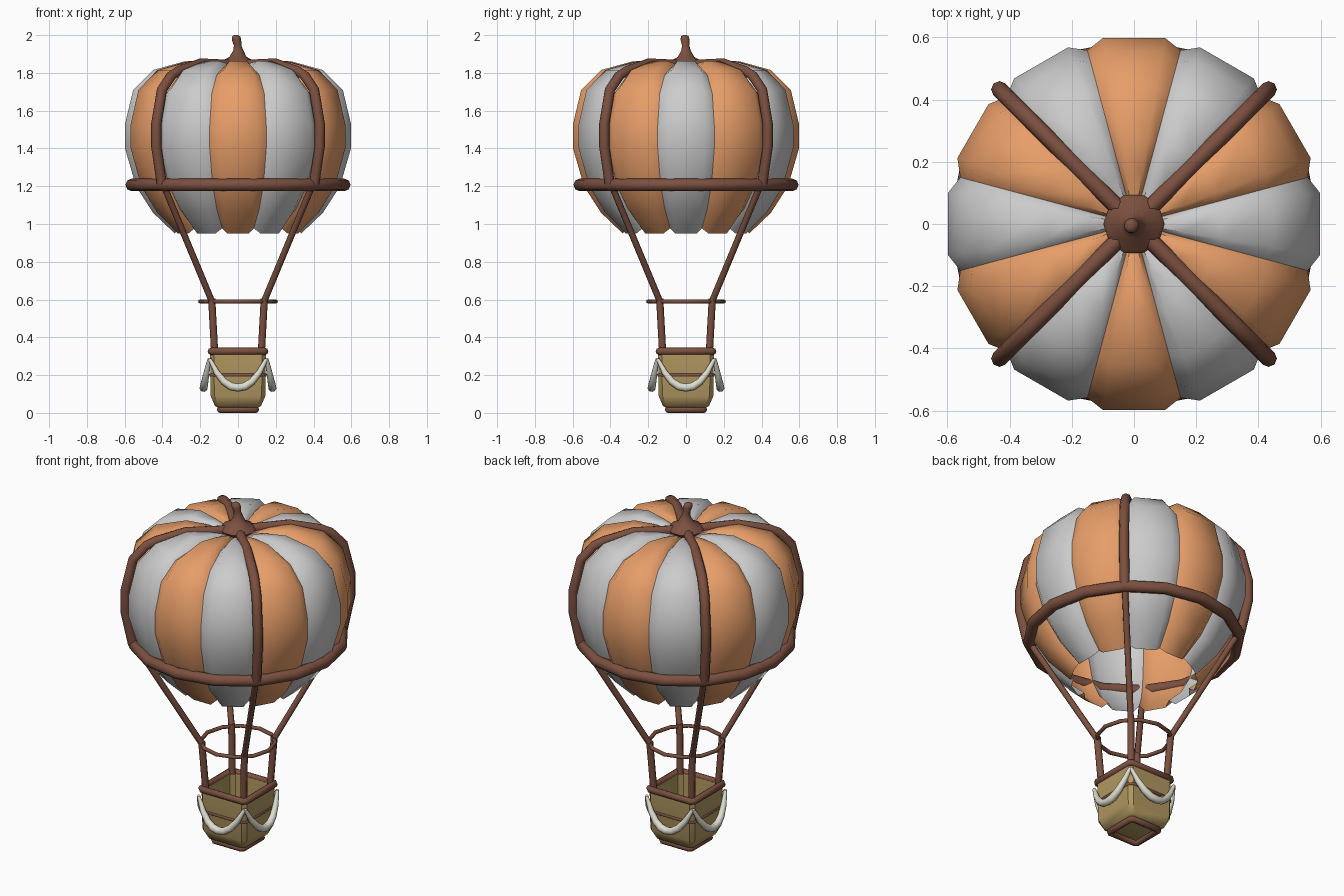
import bpy, bmesh
from math import sin, cos, tan, pi, radians

if "Cube" in bpy.data.objects:
    bpy.data.objects.remove(bpy.data.objects["Cube"])


def material(name, rgb):
    m = bpy.data.materials.new(name)
    m.diffuse_color = (*rgb, 1)
    m.use_nodes = True
    m.node_tree.nodes["Principled BSDF"].inputs["Base Color"].default_value = m.diffuse_color
    return m


ORANGE = material("orange_cloth", (0.8, 0.34, 0.14))
BROWN = material("brown_wood", (0.2, 0.08, 0.05))
WICKER = material("wicker", (0.45, 0.32, 0.12))
CREAM = material("cream_cloth", (0.72, 0.72, 0.62))


def finish(name, mesh, mat, angle=40):
    ob = bpy.data.objects.new(name, mesh)
    bpy.context.collection.objects.link(ob)
    if mat:
        mesh.materials.clear()
        mesh.materials.append(mat)
    bpy.ops.object.select_all(action='DESELECT')
    ob.select_set(True)
    bpy.context.view_layer.objects.active = ob
    bpy.ops.object.shade_smooth_by_angle(angle=radians(angle))
    return ob


def tubes(name, paths, radius, mat, closed=False, widths=None, res=2):
    """Round bars following one or more point paths, as one mesh."""
    cu = bpy.data.curves.new(name, 'CURVE')
    cu.dimensions = '3D'
    cu.bevel_depth = radius
    cu.bevel_resolution = res
    cu.use_fill_caps = True
    for pts in paths:
        sp = cu.splines.new('POLY')
        sp.points.add(len(pts) - 1)
        for i, p in enumerate(pts):
            sp.points[i].co = (*p, 1)
            sp.points[i].radius = widths[i] if widths else 1
        sp.use_cyclic_u = closed
    tmp = bpy.data.objects.new(name + "_tmp", cu)
    bpy.context.collection.objects.link(tmp)
    deps = bpy.context.evaluated_depsgraph_get()
    mesh = bpy.data.meshes.new_from_object(tmp.evaluated_get(deps))
    bpy.data.objects.remove(tmp)
    return finish(name, mesh, mat, 50)


def loft(name, rings, mat, angle=40):
    """Skin a stack of equal-sized rings and cap both ends."""
    bm = bmesh.new()
    vs = [[bm.verts.new(p) for p in r] for r in rings]
    n = len(vs[0])
    for a, b in zip(vs, vs[1:]):
        for j in range(n):
            k = (j + 1) % n
            bm.faces.new((a[j], a[k], b[k], b[j]))
    bm.faces.new(vs[0][::-1])
    bm.faces.new(vs[-1])
    bmesh.ops.recalc_face_normals(bm, faces=bm.faces)
    mesh = bpy.data.meshes.new(name)
    bm.to_mesh(mesh)
    bm.free()
    return finish(name, mesh, mat, angle)


def circle(r, z, n, cx=0, cy=0):
    return [(cx + r * cos(2 * pi * i / n), cy + r * sin(2 * pi * i / n), z) for i in range(n)]


def square(h, z, c=0.02):
    """Square loop with chamfered corners."""
    q = h - c
    return [(h, -q, z), (h, q, z), (q, h, z), (-q, h, z),
            (-h, q, z), (-h, -q, z), (-q, -h, z), (q, -h, z)]


def diagonals(profile):
    """Copy an (r, z) path onto the four diagonals."""
    return [[(r * cos(a), r * sin(a), z) for r, z in profile]
            for a in [pi / 4 + k * pi / 2 for k in range(4)]]


# Envelope: twelve puffed gores in alternating colours
PROFILE = [(0.06, 1.825), (0.16, 1.85), (0.28, 1.862), (0.45, 1.815), (0.555, 1.71), (0.598, 1.53),
           (0.598, 1.40), (0.54, 1.20), (0.45, 1.06), (0.335, 0.95)]


def gores(name, start, mat):
    bm = bmesh.new()
    for g in range(start, 12, 2):
        rows = []
        for r, z in PROFILE:
            dz = -0.028 * (z - 1.4) / 0.46
            row = []
            for deg, rr, zz in ((-15, r * 0.967, z + dz), (-9.5, r / cos(radians(9.5)), z),
                                (9.5, r / cos(radians(9.5)), z), (15, r * 0.967, z + dz)):
                a = radians(30 * g + deg)
                row.append(bm.verts.new((rr * cos(a), rr * sin(a), zz)))
            rows.append(row)
        for a, b in zip(rows, rows[1:]):
            for j in range(3):
                bm.faces.new((a[j], b[j], b[j + 1], a[j + 1]))
    mesh = bpy.data.meshes.new(name)
    bm.to_mesh(mesh)
    bm.free()
    finish(name, mesh, mat, 60)


gores("grey_gores", 0, None)
gores("orange_gores", 1, ORANGE)

# Crown stem
loft("crown_stem", [circle(0.07, 1.82, 10), circle(0.098, 1.848, 10), circle(0.085, 1.864, 10),
                    circle(0.045, 1.885, 10), circle(0.026, 1.92, 10, 0.002),
                    circle(0.020, 1.945, 10, -0.002, -0.002), circle(0.025, 1.975, 10, -0.008, -0.005),
                    circle(0.022, 1.993, 10, -0.01, -0.006), circle(0.010, 2.0, 10, -0.01, -0.006)],
     BROWN, 60)

# Ribs over the envelope, and the girdle ring
tubes("envelope_ribs", diagonals([(0.05, 1.842), (0.28, 1.85), (0.45, 1.808), (0.50, 1.785),
                                  (0.57, 1.71), (0.612, 1.53), (0.612, 1.41), (0.57, 1.21)]),
      0.027, BROWN)
tubes("girdle_ring", [circle(0.563, 1.207, 16)], 0.033, BROWN, closed=True)

# Ropes from girdle through the load ring to the basket
tubes("upper_ropes", diagonals([(0.56, 1.21), (0.195, 0.59)]), 0.017, BROWN)
tubes("lower_ropes", diagonals([(0.197, 0.605), (0.175, 0.32)]), 0.019, BROWN)
tubes("load_ring", [circle(0.2, 0.59, 12)], 0.011, BROWN, closed=True)

# Hollow basket with rim, band and foot frame
loft("basket", [square(0.10, 0.025), square(0.122, 0.037), square(0.145, 0.09), square(0.148, 0.325),
                square(0.125, 0.325), square(0.12, 0.07)], WICKER)
tubes("basket_rim", [square(0.143, 0.326, 0.01)], 0.019, BROWN, closed=True)
tubes("basket_band", [square(0.143, 0.2)], 0.010, BROWN, closed=True)
tubes("basket_foot", [square(0.095, 0.018, 0.01)], 0.018, BROWN, closed=True)

# Cloth swags sagging outwards on each side of the basket
swags = []
for k in range(4):
    a = k * pi / 2
    path = []
    for i in range(9):
        t = -1 + i / 4
        sag = 1 - abs(t) ** 2.2
        u, d, z = 0.15 * t, 0.152 + 0.03 * sag, 0.285 - 0.152 * sag
        path.append((d * cos(a) - u * sin(a), d * sin(a) + u * cos(a), z))
    swags.append(path)
tubes("basket_swags", swags, 0.022, CREAM, widths=[0.45, 0.75, 0.9, 1, 1, 1, 0.9, 0.75, 0.45])
